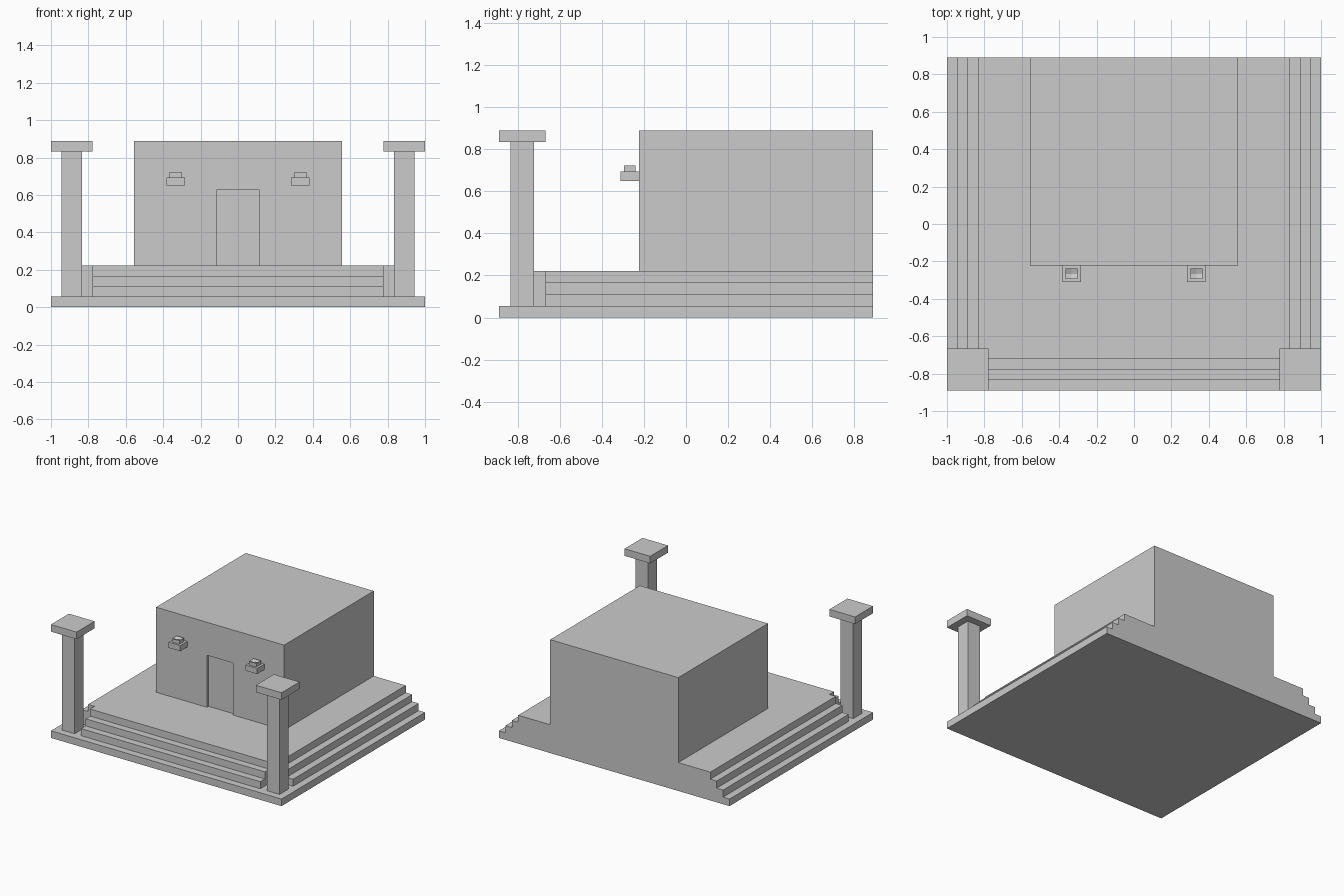
import bpy, bmesh

if "Cube" in bpy.data.objects:
    bpy.data.objects.remove(bpy.data.objects["Cube"])

U = 1 / 18  # building module


def to_object(bm, name):
    bmesh.ops.recalc_face_normals(bm, faces=bm.faces)
    mesh = bpy.data.meshes.new(name)
    bm.to_mesh(mesh)
    bm.free()
    obj = bpy.data.objects.new(name, mesh)
    bpy.context.collection.objects.link(obj)
    return obj


def box(name, x0, x1, y0, y1, z0, z1):
    bm = bmesh.new()
    bmesh.ops.create_cube(bm, size=1)
    for v in bm.verts:
        v.co.x = x1 if v.co.x > 0 else x0
        v.co.y = y1 if v.co.y > 0 else y0
        v.co.z = z1 if v.co.z > 0 else z0
    return to_object(bm, name)


def lamp_bowl(name, cx, cy, hx, hy, z0, z1, depth):
    # Two-by-two top with a sunken centre, skirted down to the bracket
    bm = bmesh.new()
    bmesh.ops.create_grid(bm, x_segments=2, y_segments=2, size=1)
    for v in bm.verts:
        middle = v.co.length < 0.1
        v.co = (cx + v.co.x * hx, cy + v.co.y * hy, z1 - depth * middle)
    rim = [e for e in bm.edges if e.is_boundary]
    skirt = bmesh.ops.extrude_edge_only(bm, edges=rim)["geom"]
    for v in skirt:
        if isinstance(v, bmesh.types.BMVert):
            v.co.z = z0
    bmesh.ops.holes_fill(bm, edges=[e for e in bm.edges if e.is_boundary])
    return to_object(bm, name)


# Base slab
box("base_slab", -18 * U, 18 * U, -16 * U, 16 * U, 0, U)

# Stepped terrace: side steps run to the back, front steps stop at the corners
for k in range(3):
    z0, z1 = (k + 1) * U, (k + 2) * U
    w = (17 - k) * U
    box(f"terrace_step_{k + 1}", -w, w, -12 * U, 16 * U, z0, z1)
    box(f"front_step_{k + 1}", -14 * U, 14 * U, (k - 15) * U, -12 * U, z0, z1)

# House block with a shallow door recess
house = box("house", -10 * U, 10 * U, -4 * U, 16 * U, 4 * U, 16 * U)
cutter = box("door_cutter", -0.113, 0.113, -0.3, -4 * U + 0.02, 0.1, 0.63)
cutter.hide_render = True
cutter.hide_viewport = True
cutter.display_type = 'WIRE'
cut = house.modifiers.new("door_recess", 'BOOLEAN')
cut.operation = 'DIFFERENCE'
cut.solver = 'EXACT'
cut.object = cutter

for side, s in (("left", -1), ("right", 1)):
    # Corner pillars with square caps
    px, py = s * 16 * U, -14 * U
    box(f"pillar_{side}", px - U, px + U, py - U, py + U, U, 15 * U)
    box(f"pillar_cap_{side}", px - 2 * U, px + 2 * U, py - 2 * U, py + 2 * U, 15 * U, 16 * U)
    # Wall lamps beside the door
    lx = s * 6 * U
    box(f"lamp_bracket_{side}", lx - 0.05, lx + 0.05, -0.311, -4 * U, 0.65, 0.694)
    lamp_bowl(f"lamp_bowl_{side}", lx, -0.267, 0.032, 0.028, 0.694, 0.722, 0.018)
